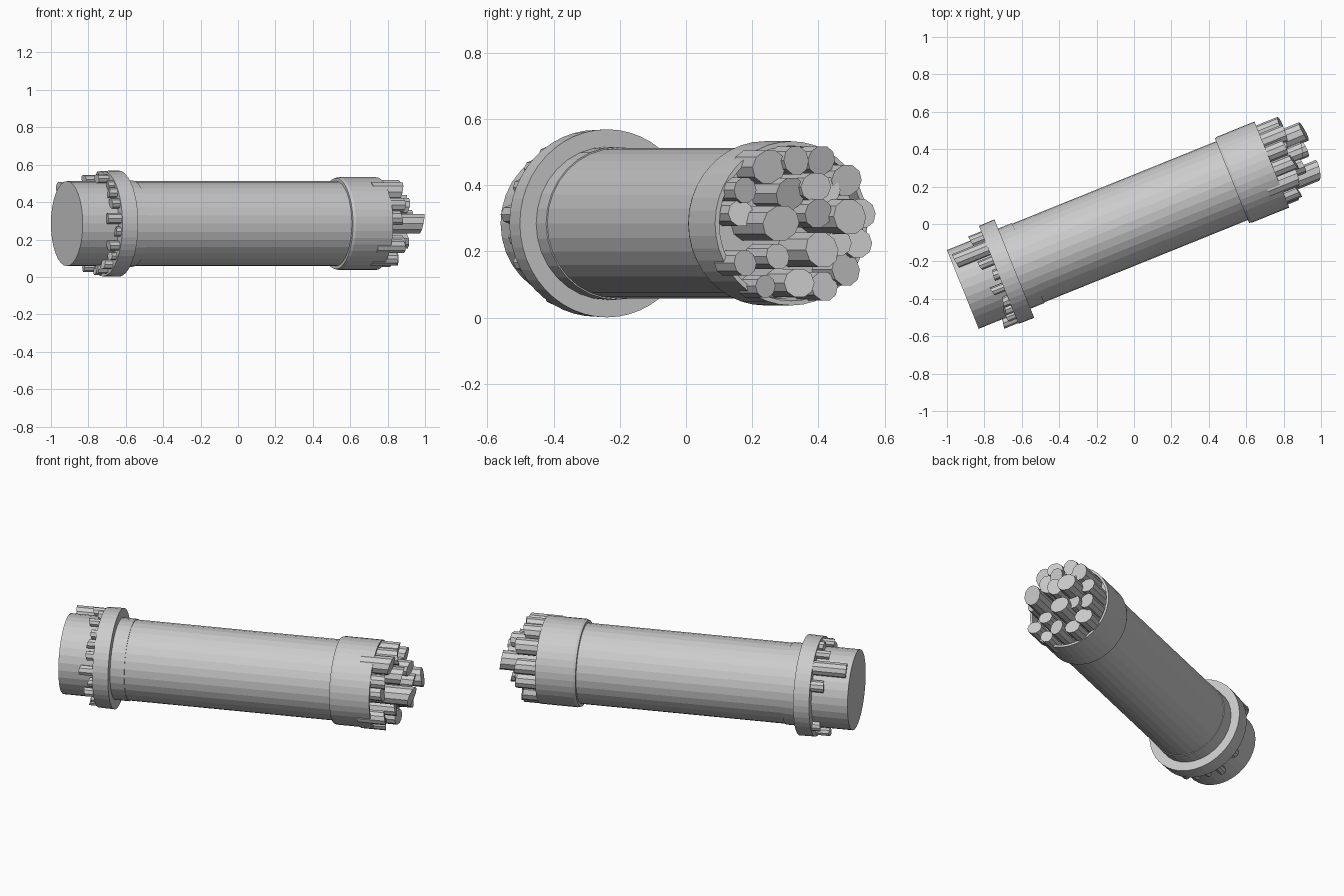
import bpy
import bmesh
import math
import random
from mathutils import Matrix, Vector

random.seed(4)
old = bpy.data.objects.get("Cube")
if old:
    bpy.data.objects.remove(old, do_unlink=True)

# One plain grey for the whole model
grey = bpy.data.materials.new("light_grey")
grey.use_nodes = True
colour = (0.6, 0.6, 0.6, 1)
grey.diffuse_color = colour
grey.node_tree.nodes["Principled BSDF"].inputs["Base Color"].default_value = colour

# The tube lies along local x, turned about z and lifted off the floor
PLACE = Matrix.Translation((0, 0.02, 0.285)) @ Matrix.Rotation(math.radians(22), 4, "Z")


def finish(name, bm):
    bmesh.ops.recalc_face_normals(bm, faces=bm.faces)
    mesh = bpy.data.meshes.new(name)
    bm.to_mesh(mesh)
    bm.free()
    mesh.materials.append(grey)
    obj = bpy.data.objects.new(name, mesh)
    obj.matrix_world = PLACE
    bpy.context.collection.objects.link(obj)
    return obj


def lathe(name, profile, sides=32, closed=False):
    """Sweep (along, radius) points round the axis; open profiles get end caps."""
    bm = bmesh.new()
    rings = []
    for along, radius in profile:
        angles = [math.tau * i / sides for i in range(sides)]
        rings.append([bm.verts.new((along, radius * math.cos(a), radius * math.sin(a)))
                      for a in angles])
    pairs = list(zip(rings, rings[1:]))
    if closed:
        pairs.append((rings[-1], rings[0]))
    else:
        bm.faces.new(rings[0])
        bm.faces.new(rings[-1])
    for a, b in pairs:
        for i in range(sides):
            j = (i + 1) % sides
            bm.faces.new((a[i], a[j], b[j], b[i]))
    return finish(name, bm)


def rod(name, start, end, across, up, radius, sides=10, tilt=0.25):
    """A thin rod along the axis whose far end is cut at a slight slant."""
    bm = bmesh.new()
    ty, tz = random.uniform(-tilt, tilt), random.uniform(-tilt, tilt)
    near, far = [], []
    for i in range(sides):
        a = math.tau * i / sides
        y, z = radius * math.cos(a), radius * math.sin(a)
        near.append(bm.verts.new((start, across + y, up + z)))
        far.append(bm.verts.new((end + ty * y + tz * z, across + y, up + z)))
    bm.faces.new(near)
    bm.faces.new(far)
    for i in range(sides):
        j = (i + 1) % sides
        bm.faces.new((near[i], near[j], far[j], far[i]))
    return finish(name, bm)


# Main tube, with a slim sleeve beside the wide collar
lathe("main_tube", [(-0.987, 0.227), (0.74, 0.227)])
lathe("slim_sleeve", [(-0.7, 0.231), (-0.61, 0.231)])

# Wide collar at the closed end
lathe("wide_collar", [(-0.78, 0.22), (-0.78, 0.282), (-0.69, 0.284), (-0.69, 0.22)],
      sides=48, closed=True)

# Open cup at the other end
lathe("end_cup", [(0.565, 0.22), (0.565, 0.243), (0.58, 0.248), (0.795, 0.248),
                  (0.795, 0.234), (0.72, 0.234)], sides=40, closed=True)

# Short rods poking out from under the wide collar
for n, degrees in enumerate(range(72, 300, 17)):
    a = math.radians(degrees + random.uniform(-3, 3))
    rod(f"collar_rod_{n}", -0.72, random.uniform(-0.86, -0.8),
        0.25 * math.cos(a), 0.25 * math.sin(a), random.uniform(0.022, 0.03), sides=8)

# Larger rods on the rear side of the collar
for name, degrees, end, radius in (("long_collar_rod", 50, -0.965, 0.042),
                                   ("upper_collar_rod", 25, -0.85, 0.034),
                                   ("lower_collar_rod", 318, -0.82, 0.03)):
    a = math.radians(degrees)
    rod(name, -0.72, end, 0.24 * math.cos(a), 0.24 * math.sin(a), radius)

# Bundle of rods in the cup: across, up, radius, end
bundle = [
    (-.12, 0, .055, 1.02), (-.11, .17, .052, .9), (-.03, .19, .045, .92),
    (.01, .11, .045, .98), (.06, .19, .045, .9), (.13, .13, .048, .93),
    (.1, .02, .055, 1.03), (.18, .03, .045, .93), (.01, .03, .045, 1),
    (.03, -.08, .055, .98), (.14, -.14, .05, .9), (.17, -.06, .045, .92),
    (.07, -.19, .045, .9), (-.02, -.18, .045, .92), (-.09, -.1, .04, .92),
    (-.18, -.12, .04, .88), (-.19, .03, .04, .87), (-.18, .1, .04, .88),
    (-.06, .09, .05, .95), (-.11, -.19, .035, .87), (.1, -.06, .04, .94),
    (.07, .1, .04, .92),
]
for n, (across, up, radius, end) in enumerate(bundle):
    rod(f"bundle_rod_{n}", 0.72, end - 0.01, across, up, radius)
